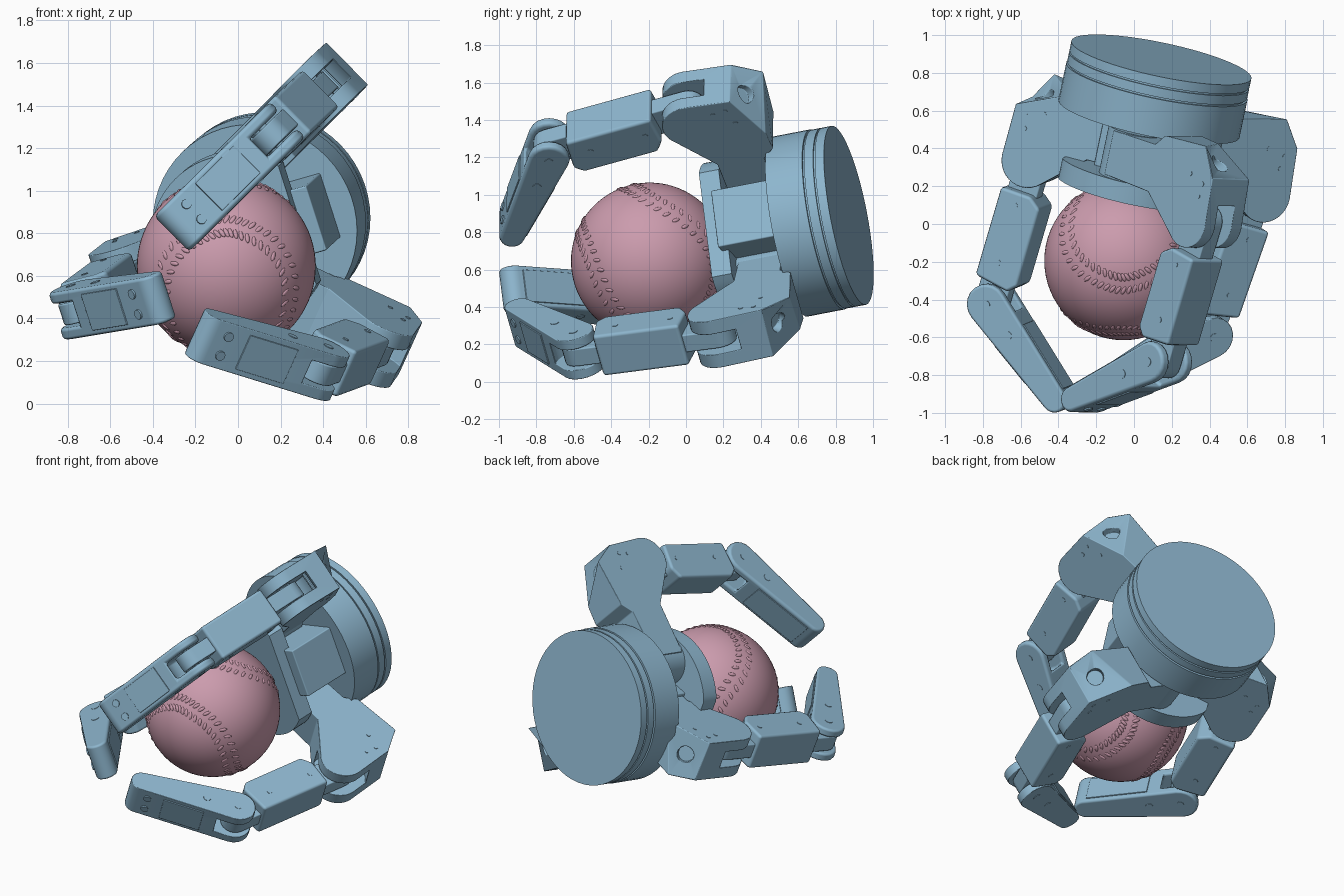
import bpy, bmesh, math
from mathutils import Matrix, Vector

cube = bpy.data.objects.get("Cube")
if cube:
    bpy.data.objects.remove(cube, do_unlink=True)


def material(name, rgb):
    m = bpy.data.materials.new(name)
    m.use_nodes = True
    m.diffuse_color = (*rgb, 1)
    m.node_tree.nodes["Principled BSDF"].inputs["Base Color"].default_value = (*rgb, 1)
    return m


BLUE = material("steel blue", (0.27, 0.47, 0.62))
PINK = material("dusty pink", (0.60, 0.33, 0.42))
made = []


def add(name, bm, matrix, mat=BLUE, bevel=0.0):
    bmesh.ops.recalc_face_normals(bm, faces=bm.faces)
    mesh = bpy.data.meshes.new(name)
    bm.to_mesh(mesh)
    bm.free()
    mesh.materials.append(mat)
    ob = bpy.data.objects.new(name, mesh)
    bpy.context.collection.objects.link(ob)
    ob.matrix_world = matrix
    made.append(ob)
    if bevel:
        add_bevel(ob, bevel)
    return ob


def add_bevel(ob, width):
    b = ob.modifiers.new("soft edges", 'BEVEL')
    b.width, b.segments = width, 2
    b.limit_method, b.angle_limit = 'ANGLE', math.radians(35)
    b.harden_normals = True


def prism(name, pts, z0, z1, matrix, bevel=0.0, top=None):
    """Outline in local xy joined from z0 to z1; the top outline may differ."""
    bm = bmesh.new()
    low = [bm.verts.new((p[0], p[1], z0)) for p in pts]
    high = [bm.verts.new((p[0], p[1], z1)) for p in top or pts]
    bm.faces.new(low)
    bm.faces.new(high)
    for i in range(len(low)):
        bm.faces.new((low[i - 1], low[i], high[i], high[i - 1]))
    return add(name, bm, matrix, BLUE, bevel)


def rod(name, p0, p1, radius, matrix, sides=16):
    p0, p1 = Vector(p0), Vector(p1)
    bm = bmesh.new()
    turn = (p1 - p0).to_track_quat('Z', 'Y').to_matrix().to_4x4()
    bmesh.ops.create_cone(bm, cap_ends=True, segments=sides, radius1=radius, radius2=radius,
                          depth=(p1 - p0).length,
                          matrix=Matrix.Translation((p0 + p1) / 2) @ turn)
    return add(name, bm, matrix)


def cut(ob, cutter):
    mod = ob.modifiers.new("cut", 'BOOLEAN')
    mod.object, mod.operation, mod.solver = cutter, 'DIFFERENCE', 'EXACT'
    bpy.context.view_layer.update()
    bpy.context.view_layer.objects.active = ob
    bpy.ops.object.modifier_apply(modifier=mod.name)
    made.remove(cutter)
    bpy.data.objects.remove(cutter, do_unlink=True)


def arc(c, r, a0, a1, n=10):
    return [(c[0] + r * math.cos(a0 + (a1 - a0) * i / n),
             c[1] + r * math.sin(a0 + (a1 - a0) * i / n)) for i in range(n + 1)]


def capsule(p0, r0, p1, r1):
    d = Vector(p1) - Vector(p0)
    phi, beta = math.atan2(d.y, d.x), math.acos((r0 - r1) / d.length)
    return (arc(p0, r0, phi + beta, phi + 2 * math.pi - beta)
            + arc(p1, r1, phi - beta, phi + beta))


# Hand frame: origin at the middle of the back cap, local z points forward
fwd = -Vector((0.202, 0.961, 0.185)).normalized()
ex = (Vector((1, 0, 0)) - fwd * fwd.x).normalized()
ey = fwd.cross(ex)
HAND = Matrix.Translation((0.145, 0.87, 0.89)) @ Matrix((ex, ey, fwd)).transposed().to_4x4()
PALM = HAND @ Matrix.Rotation(math.radians(18), 4, 'Z')

# Round base with two grooves
for name, d0, d1, r in (("base_cap", 0, 0.05, 0.487), ("base_groove_back", 0.05, 0.06, 0.476),
                        ("base_ring", 0.06, 0.11, 0.487), ("base_groove_front", 0.11, 0.12, 0.476),
                        ("base_drum", 0.12, 0.325, 0.49)):
    rod(name, (0, 0, d0), (0, 0, d1), r, HAND, 56)

# Neck block, palm plate and the two swivel hubs
prism("neck", [(-0.2, -0.16), (0.38, -0.16), (0.38, 0.16), (-0.2, 0.16)], 0.3, 0.65, PALM, 0.008)
flat = math.acos(0.30 / 0.42)
plate = [(max(x, -0.365), y) for x, y in arc((0, 0), 0.42, flat, 2 * math.pi - flat, 48)]
prism("palm_plate", plate, 0.61, 0.72, PALM)
for side in (-1, 1):
    rod("swivel_hub", (0.02, side * 0.26, 0.35), (0.02, side * 0.26, 0.64), 0.15, PALM, 32)


def finger(tag, angle, offset, j1, j2, curl):
    """Local x is outward from the palm axis, y is forward, z is across the finger."""
    F = (HAND @ Matrix.Rotation(math.radians(angle), 4, 'Z')
         @ Matrix.Translation((0, offset, 0)) @ Matrix.Rotation(math.pi / 2, 4, 'X'))
    R, D = j1

    # Knuckle arm: bent bracket, forked round end, twisted chamfer with a bore
    k = min(0.5, R - 0.17)
    rest = [(k, 0.28), (k - 0.06, 0.345), (0.12, 0.36), (0.12, 0.60), (R - 0.32, 0.60)]
    rest += arc(j1, 0.142, 0.75 * math.pi, 0, 12)
    knuckle = prism(tag + "_knuckle", [(R + 0.125, 0.40), (R + 0.03, 0.25)] + rest, -0.14, 0.14, F,
                    top=[(R + 0.125, 0.405), (R - 0.155, 0.285)] + rest)
    cut(knuckle, prism("slot", arc(j1, 0.18, 0, 6.1, 24), -0.06, 0.06, F))
    mid, normal = Vector((R + 0.03, 0.335, 0)), Vector((0.56, -0.78, 0.24))
    cut(knuckle, rod("bore", mid - normal * 0.06, mid + normal * 0.1, 0.052, F, 24))
    add_bevel(knuckle, 0.01)
    rod(tag + "_knuckle_pin", (R, D, -0.12), (R, D, 0.12), 0.05, F)
    for dx, dy in ((0.06, 0.45), (-0.04, 0.42), (0.05, 0.52)):
        rod(tag + "_knuckle_bolt", (R + dx, dy, -0.143), (R + dx, dy, 0.143), 0.013, F, 10)

    # Middle link: narrow tongue through both joints with a wide body between them
    a, b = Vector(j1), Vector(j2)
    e = (b - a).normalized()
    out = Vector((e.y, -e.x))
    L = (b - a).length
    prism(tag + "_link_tongue", capsule(a, 0.085, b, 0.085), -0.052, 0.052, F, 0.008)
    body = [a + e * s + out * o for s, o in
            ((0.18, 0.103), (L - 0.135, 0.103), (L - 0.105, -0.09), (L - 0.15, -0.137),
             (0.23, -0.137), (0.18, -0.07))]
    prism(tag + "_link_body", body, -0.122, 0.122, F, 0.018)
    for s in (0.25, L - 0.24):
        p = a + e * s
        rod(tag + "_link_bolt", (*p, -0.125), (*p, 0.125), 0.016, F, 10)

    # Fingertip: tapered, forked at the joint, with pads and screws
    e = Vector((math.cos(math.radians(curl)), math.sin(math.radians(curl))))
    out = Vector((e.y, -e.x))
    reach, r0, r1 = 0.62, 0.11, 0.068
    end = prism(tag + "_tip", capsule(b, r0, b + e * reach, r1), -0.117, 0.117, F)
    cut(end, prism("slot", arc(b, 0.15, 0, 6.1, 24), -0.06, 0.06, F))
    add_bevel(end, 0.02)

    def skin(s, lift):
        return r0 + (r1 - r0) * s / reach + lift

    for side, s0, s1, w in ((1, 0.2, 0.46, 0.09), (-1, 0.2, 0.6, 0.09)):
        pad = [b + e * s + out * side * skin(s, h)
               for s, h in ((s0, -0.01), (s1, -0.01), (s1, 0.007), (s0, 0.007))]
        prism(tag + "_tip_pad", pad, -w, w, F, 0.003)
    for z in (-0.05, 0.05):
        p, q = (b + e * 0.56 + out * skin(0.56, h) for h in (-0.02, 0.008))
        rod(tag + "_tip_screw", (*p, z), (*q, z), 0.024, F, 12)
    for s in (0.0, 0.2):
        p = b + e * s
        rod(tag + "_tip_bolt", (*p, -0.12), (*p, 0.12), 0.024, F, 12)


finger("upper_finger", 46, 0.235, (0.78, 0.67), (0.695, 1.47), 145.5)
finger("lower_finger", -24, -0.18, (0.79, 0.68), (0.675, 1.475), 143.5)
finger("right_finger", 198, 0.0, (0.57, 0.69), (0.635, 1.50), 139.5)

# Ball
BALL = Matrix.Translation((-0.055, -0.195, 0.645))
bm = bmesh.new()
bmesh.ops.create_uvsphere(bm, u_segments=64, v_segments=40, radius=0.42)
add("ball", bm, BALL, PINK)

# Raised stitches: two rows beside the winding seam
SEAM = BALL @ Matrix.Rotation(math.radians(40), 4, 'X') @ Matrix.Rotation(-math.pi / 2, 4, 'Z')


def seam(t):
    al = math.pi / 2 - (math.pi / 2 - 0.4) * math.cos(t)
    be = t / 2 + 0.4 * math.sin(2 * t)
    return Vector((math.sin(al) * math.cos(be), math.sin(al) * math.sin(be), math.cos(al)))


bm = bmesh.new()
COUNT = 108
for i in range(COUNT):
    t = 4 * math.pi * i / COUNT
    up = seam(t)
    along = (seam(t + 0.01) - seam(t - 0.01)).normalized()
    across = up.cross(along).normalized()
    for side in (-1, 1):
        long = (across * side + along * 0.5).normalized()
        pos = (up * 0.416 + across * side * 0.035)
        frame = Matrix((long, up.cross(long), up)).transposed().to_4x4()
        bmesh.ops.create_icosphere(bm, subdivisions=2, radius=1, matrix=Matrix.Translation(pos)
                                   @ frame @ Matrix.Diagonal((0.026, 0.011, 0.008, 1)))
add("ball_stitches", bm, SEAM, PINK)

# Smooth shading with sharp edges kept
bpy.ops.object.select_all(action='DESELECT')
for ob in made:
    ob.select_set(True)
bpy.context.view_layer.objects.active = made[0]
bpy.ops.object.shade_smooth_by_angle(angle=math.radians(32))
